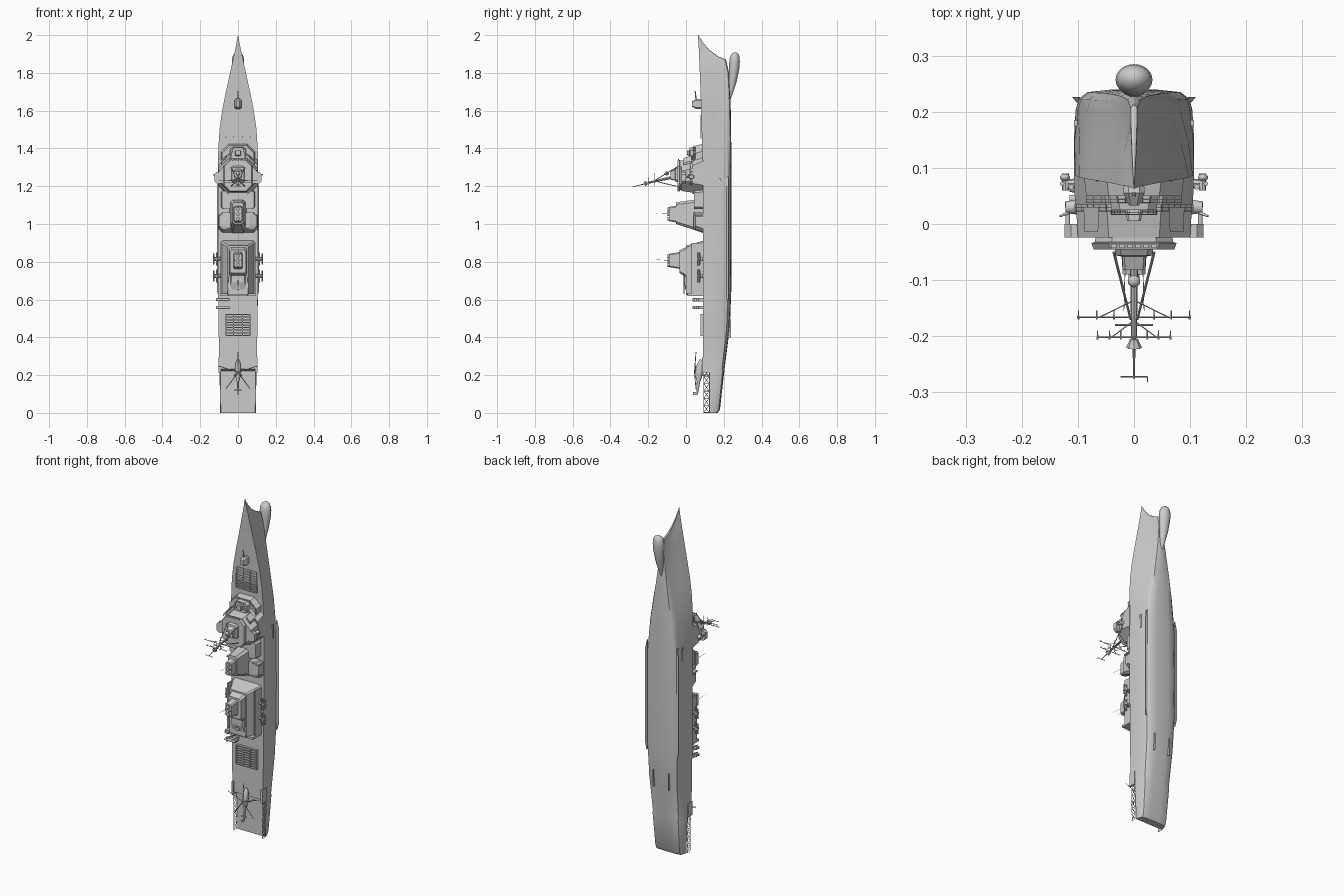
import bpy, bmesh, math
from mathutils import Vector


def finish(name, bm, smooth=None):
    bmesh.ops.recalc_face_normals(bm, faces=bm.faces)
    me = bpy.data.meshes.new(name)
    bm.to_mesh(me)
    bm.free()
    ob = bpy.data.objects.new(name, me)
    bpy.context.collection.objects.link(ob)
    if smooth:
        bpy.ops.object.select_all(action='DESELECT')
        ob.select_set(True)
        bpy.context.view_layer.objects.active = ob
        bpy.ops.object.shade_smooth_by_angle(angle=math.radians(smooth))
    return ob


def loft(name, rings, smooth=None):
    bm = bmesh.new()
    vr = [[bm.verts.new(p) for p in r] for r in rings]
    n = len(vr[0])
    for a, b in zip(vr, vr[1:]):
        for i in range(n):
            bm.faces.new((a[i], a[(i + 1) % n], b[(i + 1) % n], b[i]))
    bm.faces.new(vr[0])
    bm.faces.new(vr[-1][::-1])
    bmesh.ops.remove_doubles(bm, verts=bm.verts, dist=1e-5)
    return finish(name, bm, smooth)


def house(name, *levels):
    """Chamfered block; level = (y, half width, z0, z1, chamfer)."""
    rings = []
    for y, w, a, b, c in levels:
        p = [(w, a + c), (w, b - c), (w - c, b), (c - w, b), (-w, b - c), (-w, a + c), (c - w, a), (w - c, a)]
        rings.append([(x, y, z) for x, z in p])
    return loft(name, rings)


def boxes(name, items):
    """Boxes as (x0, x1, y0, y1, z0, z1)."""
    bm = bmesh.new()
    for x0, x1, y0, y1, z0, z1 in items:
        for v in bmesh.ops.create_cube(bm, size=1)['verts']:
            v.co = ((x0 + x1) / 2 + v.co.x * (x1 - x0), (y0 + y1) / 2 + v.co.y * (y1 - y0),
                    (z0 + z1) / 2 + v.co.z * (z1 - z0))
    return finish(name, bm)


def rods(name, items, seg=6):
    """Tapered rods as (start, end, r0, r1)."""
    bm = bmesh.new()
    for a, b, r0, r1 in items:
        a, b = Vector(a), Vector(b)
        d = b - a
        m = d.to_track_quat('Z', 'Y').to_matrix().to_4x4()
        m.translation = (a + b) / 2
        bmesh.ops.create_cone(bm, cap_ends=True, segments=seg, radius1=r0, radius2=r1, depth=d.length, matrix=m)
    return finish(name, bm, 40)


def balls(name, items):
    """Ellipsoids as (centre, radii)."""
    bm = bmesh.new()
    for c, r in items:
        for v in bmesh.ops.create_uvsphere(bm, u_segments=16, v_segments=10, radius=1)['verts']:
            v.co = [c[i] + v.co[i] * r[i] for i in range(3)]
    return finish(name, bm, 60)


def rail(name, pts, h=0.012):
    out = []
    for a, b in zip(pts, pts[1:]):
        a, b = Vector(a), Vector(b)
        n = max(2, int((b - a).length / 0.015))
        for k in (0.5, 1):
            up = Vector((0, -h * k, 0))
            out.append((a + up, b + up, 0.0007, 0.0007))
        for i in range(n + 1):
            p = a.lerp(b, i / n)
            out.append((p, p + Vector((0, -h, 0)), 0.0007, 0.0007))
    return rods(name, out, 4)


# Hull stations: z, deck half width, deck y, keel y, bilge half width
stations = [(0, .09, .125, .168, .082), (.02, .091, .125, .18, .083), (.222, .097, .125, .203, .088),
            (.232, .098, .09, .204, .088), (.45, .103, .09, .232, .095), (.65, .105, .09, .24, .102),
            (.9, .106, .09, .241, .104), (1.2, .107, .089, .241, .1), (1.38, .105, .086, .24, .083),
            (1.5, .098, .083, .239, .064), (1.6, .084, .08, .237, .046), (1.7, .064, .077, .234, .029),
            (1.8, .042, .073, .228, .014), (1.87, .027, .07, .212, .007), (1.888, .023, .069, .17, .006),
            (1.92, .016, .068, .125, .004), (1.96, .008, .066, .09, .002), (2, .0006, .063, .066, .0003)]
rings = []
for z, d, y, k, b in stations:
    h = k - y
    half = [(d, y), (d * .55 + b * .47, y + h * .4), (b * 1.0, y + h * .75), (b * .95, y + h * .88),
            (b * .8, y + h * .96), (b * .4, y + h * .99)]
    rings.append([(0, y, z)] + [(p, q, z) for p, q in half] + [(0, k, z)] + [(-p, q, z) for p, q in half[::-1]])
loft('hull', rings, 35)

# Bow sonar bulb
bulb = [(1.66, .232, .004, .004), (1.7, .238, .014, .013), (1.76, .248, .024, .022), (1.82, .255, .031, .027),
        (1.86, .257, .033, .028), (1.885, .258, .03, .025), (1.9, .26, .022, .018), (1.909, .261, .008, .007)]
loft('sonar_bulb', [[(w * math.cos(t * math.pi / 10), y + h * math.sin(t * math.pi / 10), z) for t in range(20)]
                    for z, y, w, h in bulb], 60)

# Bilge keels and small underwater fins
for s in (-1, 1):
    loft('bilge_keel', [[(s * .1, .214, z), (s * o, .226, z), (s * .096, .226, z)]
                        for z, o in ((.6, .1), (.64, .11), (1.2, .11), (1.25, .098))])
boxes('hull_fins', [b for s in (-1, 1) for b in ((s * .05 - .002, s * .05 + .002, .215, .238, .4, .5),
                                                  (s * .104 - .003, s * .104 + .003, .175, .185, 1.16, 1.24))])

# Missile hatch grids
for z0, z1 in ((1.455, 1.575), (.41, .52)):
    n = 8
    items = [(x - .003, x + .003, .076, .092, z0, z1) for x in (-.065, -.024, .024, .065)]
    items += [(-.067, .067, .077, .09, z0 + (z1 - z0) * i / n - .003, z0 + (z1 - z0) * i / n + .003)
              for i in range(n + 1)]
    boxes('hatch_grid', items)

# Bow gun
house('gun_turret', (.085, .017, 1.61, 1.66, .008), (.055, .019, 1.608, 1.664, .009), (.033, .009, 1.62, 1.65, .004))
rods('gun_barrel', [((0, .054, 1.655), (0, .048, 1.705), .004, .0025)], 8)

# Bridge superstructure
house('forward_deckhouse', (.09, .09, 1.3, 1.425, .04), (.05, .085, 1.3, 1.415, .04))
house('forward_gun_platform', (.06, .045, 1.34, 1.41, .015), (.025, .04, 1.34, 1.405, .015))
house('bridge_base', (.092, .107, 1.155, 1.385, .05), (.035, .105, 1.16, 1.365, .055))
house('bridge_block', (.04, .104, 1.165, 1.35, .055), (-.024, .1, 1.175, 1.335, .055))
house('bridge_wings', (.0, .124, 1.215, 1.275, .012), (-.024, .124, 1.215, 1.275, .012))
house('wheelhouse', (-.02, .068, 1.18, 1.335, .03), (-.032, .07, 1.18, 1.335, .03),
      (-.034, .076, 1.17, 1.34, .03), (-.045, .072, 1.175, 1.335, .03))
house('mast_base', (-.04, .035, 1.22, 1.31, .01), (-.056, .033, 1.225, 1.3, .01), (-.058, .021, 1.23, 1.29, .004),
      (-.082, .02, 1.235, 1.28, .004))
rail('bridge_rail', [(x, .035, z) for x, z in ((-.105, 1.21), (-.105, 1.31), (-.05, 1.365), (.05, 1.365),
                                               (.105, 1.31), (.105, 1.21))])
rail('deckhouse_rail', [(x, .05, z) for x, z in ((-.085, 1.32), (-.085, 1.375), (-.045, 1.415), (.045, 1.415),
                                                 (.085, 1.375), (.085, 1.32))])
rail('forward_rail', [(-.04, .025, 1.35), (-.025, .025, 1.405), (.025, .025, 1.405), (.04, .025, 1.35)], .008)
boxes('bridge_windows', [(x - .005, x + .005, -.043, -.036, 1.335, 1.343) for x in (-.036, -.022, -.007, .007, .022, .036)])
for s in (-1, 1):
    loft('radar_panel', [[(s * x, y, z + o) for x, y, z in ((.062, .03, 1.362), (.09, .03, 1.333), (.088, -.014, 1.325),
                                                         (.064, -.014, 1.349))] for o in (-.012, 0)])
house('forward_launcher', (.025, .016, 1.36, 1.39, .004), (.005, .012, 1.365, 1.39, .004))

# Mast
top = (0, -.2, 1.218)
legs = [((s * .036, -.05, z), (s * .006, -.17, 1.228), .0025, .002) for s in (-1, 1) for z in (1.2, 1.3)]
rods('mast', legs + [((0, -.04, 1.255), top, .008, .005), (top, (0, -.275, 1.198), .003, .0015),
                     ((0, -.205, 1.217), (0, -.22, 1.213), .007, .014)], 8)
arms = []
for y, w, z in ((-.166, .102, 1.229), (-.202, .067, 1.218), (-.272, .024, 1.2)):
    arms.append(((-w, y, z), (w, y, z), .0016, .0016))
    if w > .05:
        arms += [((x * w, y - .004, z), (x * w, y + .012, z), .0018, .0012) for x in (-.97, -.65, -.35, .35, .65, .97)]
        arms += [((s * w * .6, y, z), (0, y + .03, z + .008), .0012, .0012) for s in (-1, 1)]
arms += [((0, -.166, 1.2), (0, -.166, 1.27), .0015, .0015), ((-.034, -.18, 1.224), (.034, -.18, 1.224), .002, .002),
         ((.024, -.272, 1.2), (.024, -.282, 1.2), .001, .001), ((0, -.2, 1.2), (0, -.2, 1.25), .0015, .0015)]
rods('mast_yards', arms)
balls('mast_radome', [((0, -.102, 1.268), (.011, .011, .011))])

# Forward funnel
house('midship_deckhouse', (.092, .09, 1.08, 1.18, .01), (.042, .086, 1.08, 1.175, .01))
house('funnel_house', (.092, .105, .955, 1.06, .02), (.05, .1, .97, 1.06, .02), (.04, .06, .98, 1.06, .01))
boxes('funnel_screen', [(-.105, .105, .04, .09, 1.046, 1.054)])
house('forward_funnel', (.09, .045, .953, 1.135, .015), (-.052, .03, 1.0, 1.115, .012))


def stack(name, z0, z1):
    house(name, (-.03, .024, z0 - .01, z1 + .01, .006), (-.09, .02, z0, z1, .006))
    n = 3
    rods(name + '_pipes', [((0, -.07, z0 + (z1 - z0) * (i + .5) / n), (0, -.098, z0 + (z1 - z0) * (i + .5) / n), .01, .01)
                           for i in range(n)], 12)
    rods(name + '_whips', [((s * .016, -.08, (z0 + z1) / 2), (s * .018, -.155, (z0 + z1) / 2 + .004), .001, .0006)
                           for s in (-1, 1)])


stack('forward_stack', 1.015, 1.09)

# Aft superstructure and funnel
house('aft_house', (.092, .09, .62, .912, .008), (.07, .088, .622, .905, .008), (-.0, .056, .625, .885, .008))
house('aft_funnel', (.03, .055, .7, .89, .01), (-.034, .042, .74, .862, .01))
house('aft_director_block', (.01, .045, .63, .74, .01), (.008, .045, .63, .72, .01), (-.012, .035, .69, .75, .01))
stack('aft_stack', .772, .842)
boxes('hangar_frame', [(-.092, .092, .008, .092, .62, .632), (-.092, -.084, .03, .092, .62, .9), (.084, .092, .03, .092, .62, .9)])
rods('aft_director', [((0, .015, .665), (0, -.008, .665), .014, .011), ((0, -.005, .66), (0, -.012, .7), .003, .002)], 12)
rail('aft_rail', [(-.05, .0, .74), (-.055, .0, .63), (.055, .0, .63), (.05, .0, .74)])

# Side launchers beside the aft house
parts, domes = [], []
for s in (-1, 1):
    for z in (.815, .725):
        parts += [((s * .085, .072, z), (s * .118, .072, z), .01, .008), ((s * .122, .09, z), (s * .122, .06, z), .006, .006),
                  ((s * .112, .066, z - .035), (s * .112, .066, z + .035), .005, .005),
                  ((s * .128, .072, z - .03), (s * .128, .072, z + .03), .004, .004)]
        domes.append(((s * .123, .083, z), (.009, .007, .012)))
rods('side_launchers', parts, 8)
balls('launcher_domes', domes)

# Guns and directors on the bridge sides
for s in (-1, 1):
    rods('side_gun', [((s * .1, .03, 1.25), (s * .122, .03, 1.25), .014, .011), ((s * .118, .04, 1.25), (s * .118, -.002, 1.25), .005, .004),
                      ((s * .112, .022, 1.25), (s * .132, .014, 1.262), .003, .002)], 10)

# Transverse missile tubes, port side only
rods('missile_tubes', [((-.115, y, z), (-.045, y - .004, z), .0075, .0075) for z in (.558, .6) for y in (.045, .064)], 10)
boxes('tube_cradles', [(x - .003, x + .003, .035, .091, z - .009, z + .009) for x in (-.1, -.06) for z in (.558, .6)])

# Flight deck safety lattice
net = []
for s in (-1, 1):
    for i in range(6):
        a, b = i * .038 + .002, (i + 1) * .038 + .002
        x = s * .094
        net += [((x, .094, a), (x, .122, b), .0015, .0015), ((x, .122, a), (x, .094, b), .0015, .0015),
                ((x, .094, a), (x, .126, a), .0015, .0015)]
    net += [((s * .092, y, 0), (s * .097, y, .232), .0015, .0015) for y in (.094, .122)]
rods('deck_lattice', net, 4)
boxes('deck_step_sides', [(s * .096 - .006, s * .096 + .006, .084, .125, .215, .295) for s in (-1, 1)])

# Helicopter
body = [(.285, .077, .002, .003), (.275, .077, .009, .01), (.255, .074, .014, .017), (.22, .07, .015, .02),
        (.19, .068, .013, .017), (.165, .066, .006, .009), (.11, .06, .003, .005), (.098, .055, .002, .008)]
loft('helicopter_body', [[(w * math.cos(t * math.pi / 6), y + h * math.sin(t * math.pi / 6), z) for t in range(12)]
                         for z, y, w, h in body], 50)
boxes('helicopter_tail', [(-.0015, .0015, .036, .062, .095, .11), (-.018, .018, .058, .06, .115, .125)])
rods('helicopter_gear', [((s * .01, .08, z), (s * .018, .124, z), .002, .003) for s in (-1, 1) for z in (.2, .25)]
     + [((0, .06, .215), (0, .042, .215), .004, .004)])
rods('helicopter_rotor', [((0, .045, .215), (.108 * math.sin(t), .053, .215 + .108 * math.cos(t)), .0025, .002)
                          for t in [k * math.tau / 5 for k in range(5)]], 4)
